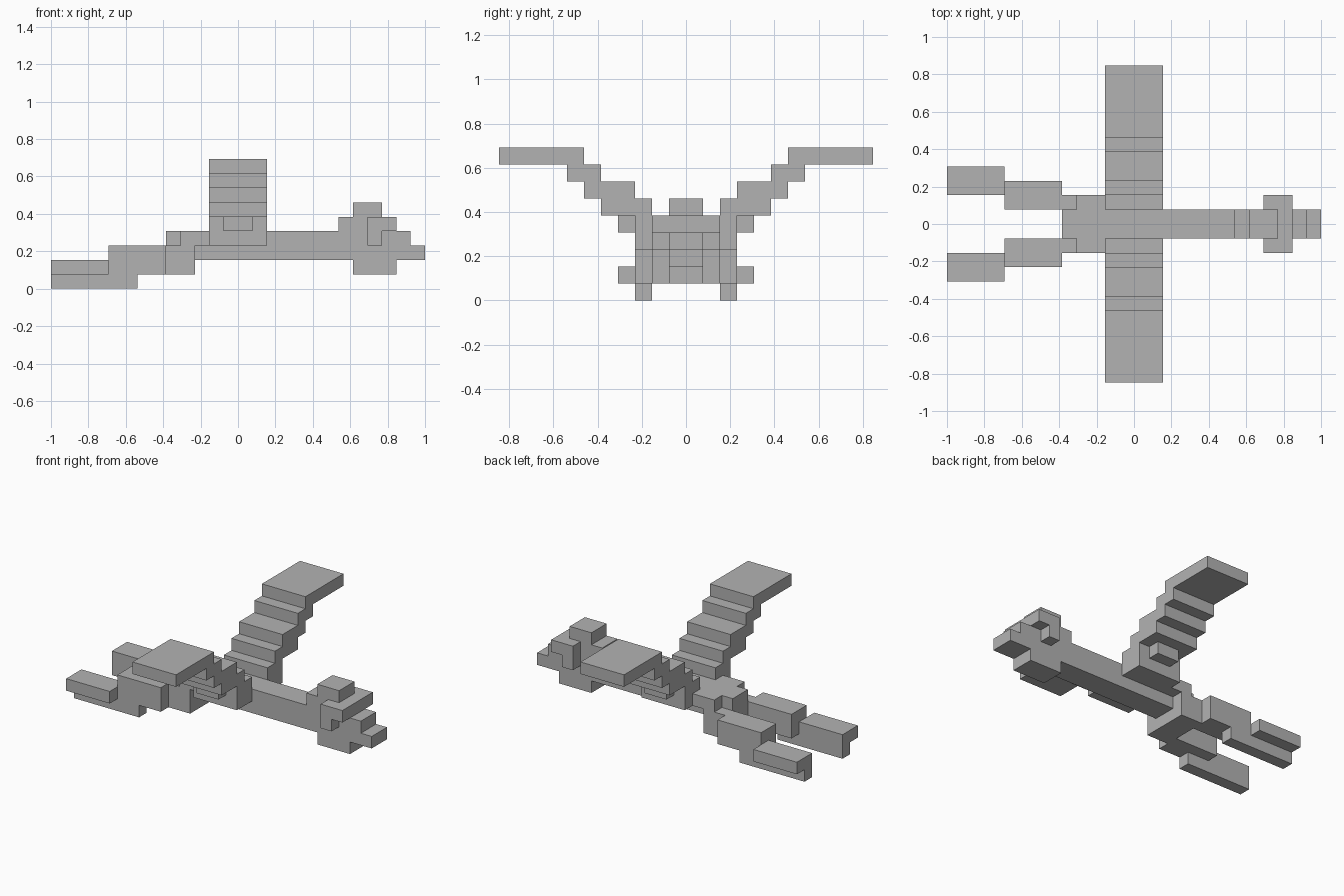
import bpy
import bmesh
from mathutils import Matrix, Vector

cube = bpy.data.objects.get("Cube")
if cube:
    bpy.data.objects.remove(cube, do_unlink=True)

U = 2 / 26  # size of one block

grey = bpy.data.materials.new("plain_grey")
grey.use_nodes = True
grey.diffuse_color = (0.45, 0.45, 0.45, 1)
grey.node_tree.nodes["Principled BSDF"].inputs["Base Color"].default_value = (0.45, 0.45, 0.45, 1)


def part(name, boxes, mirrored=False):
    """Join boxes, each given as x, y and z ranges in blocks; mirror over y if asked."""
    bm = bmesh.new()
    for ranges in boxes:
        low = Vector([r[0] for r in ranges]) * U
        high = Vector([r[1] for r in ranges]) * U
        size = high - low
        matrix = Matrix.Translation((low + high) / 2) @ Matrix.Diagonal(size).to_4x4()
        bmesh.ops.create_cube(bm, size=1, matrix=matrix)
    mesh = bpy.data.meshes.new(name)
    bm.to_mesh(mesh)
    bm.free()
    mesh.materials.append(grey)
    obj = bpy.data.objects.new(name, mesh)
    bpy.context.collection.objects.link(obj)
    if mirrored:
        mod = obj.modifiers.new("mirror", 'MIRROR')
        mod.use_axis = (False, True, False)
        mod.use_mirror_merge = False
    return obj


MID = (-1, 1)

# Body, neck and hips
part("body_and_neck", [((-3, 7), MID, (2, 4)), ((-5, -3), MID, (3, 4))])
part("flanks", [((-4, -2), (1, 2), (3, 4))], mirrored=True)
part("hips", [((-5, -3), (-2, 2), (1, 3))])

# Head with crest, jaw and snout
part("head", [((7, 11), MID, (2, 5))])
part("jaw", [((8, 11), MID, (1, 2))])
part("crest", [((8, 10), MID, (5, 6))])
part("snout", [((11, 12), MID, (2, 4)), ((12, 13), MID, (2, 3))])
part("brows", [((9, 10), (1, 2), (3, 5)), ((10, 11), (1, 2), (4, 5))], mirrored=True)

# Stepped wings: y range and z range of each step
steps = [((1, 2), (3, 5)), ((2, 3), (3, 6)), ((3, 5), (5, 6)),
         ((3, 6), (6, 7)), ((5, 7), (7, 8)), ((6, 11), (8, 9))]
part("wings", [((-2, 2), y, z) for y, z in steps], mirrored=True)
part("wing_braces", [(MID, (3, 4), (4, 5))], mirrored=True)

# Trailing legs
part("thighs", [((-9, -5), (1, 3), (1, 3))], mirrored=True)
part("shins", [((-13, -9), (2, 4), (1, 2))], mirrored=True)
part("feet", [((-13, -7), (2, 3), (0, 1))], mirrored=True)
